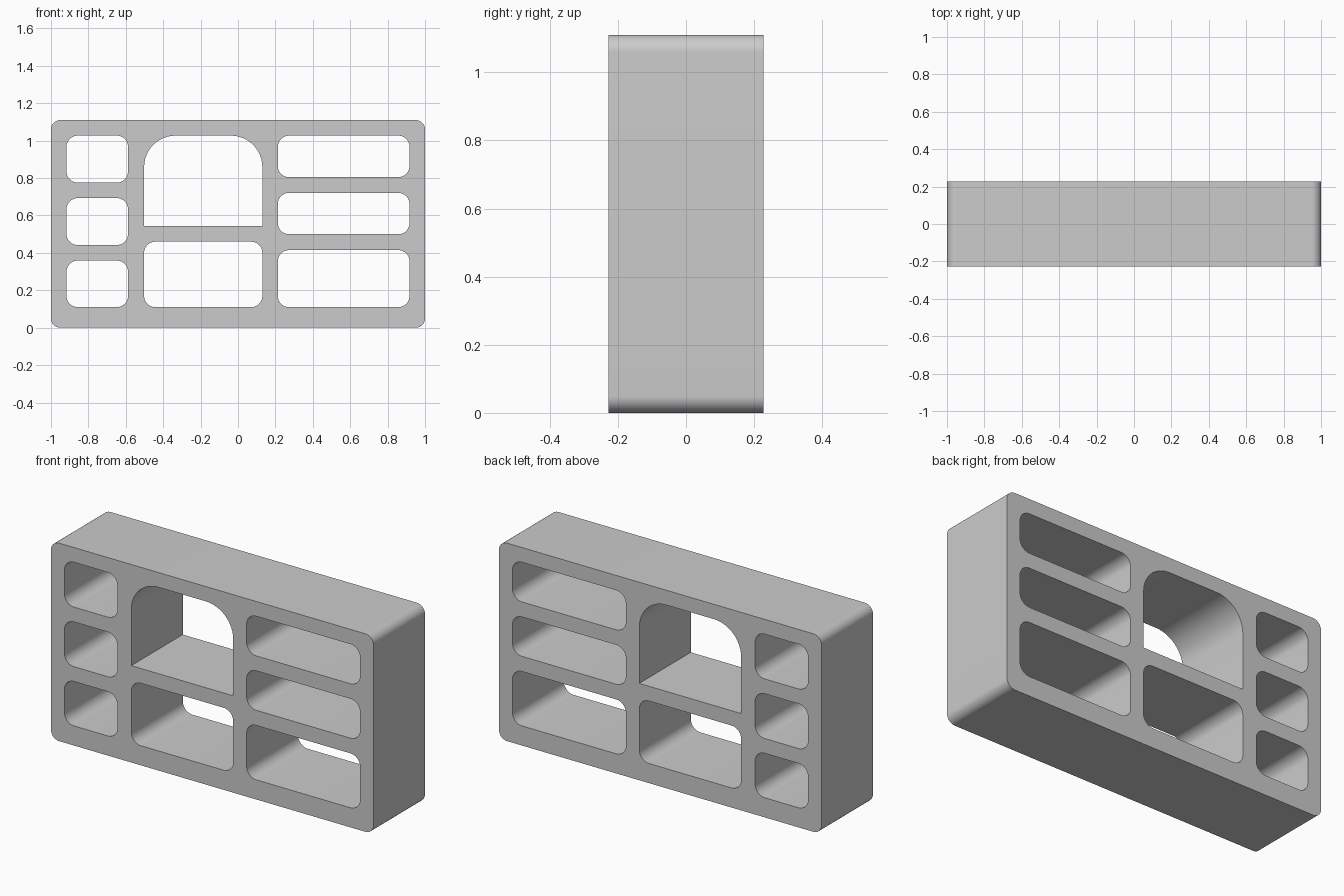
import bpy, bmesh, math

if "Cube" in bpy.data.objects:
    bpy.data.objects.remove(bpy.data.objects["Cube"])

DEPTH = 0.456
TOP = 1.11


def rounded_rect(x0, x1, z0, z1, r_top, r_bottom, steps=12):
    """Counter-clockwise outline; a zero radius gives a sharp corner."""
    pts = []
    for sx, sz, start in ((1, 1, 0), (-1, 1, 90), (-1, -1, 180), (1, -1, 270)):
        r = r_top if sz > 0 else r_bottom
        cx = x1 - r if sx > 0 else x0 + r
        cz = z1 - r if sz > 0 else z0 + r
        for i in range(steps + 1 if r else 1):
            a = math.radians(start + 90 * i / steps)
            pts.append((cx + r * math.cos(a), cz + r * math.sin(a)))
    return pts


# Outer outline of the shelf block
outlines = [rounded_rect(-1, 1, 0, TOP, 0.05, 0.05)]

# Left column: three small compartments
for z0, z1 in ((0.11, 0.359), (0.442, 0.693), (0.776, 1.027)):
    outlines.append(rounded_rect(-0.917, -0.588, z0, z1, 0.06, 0.06))

# Middle column: arched niche above a wide compartment
outlines.append(rounded_rect(-0.502, 0.13, 0.543, 1.027, 0.168, 0))
outlines.append(rounded_rect(-0.502, 0.13, 0.11, 0.46, 0.06, 0.06))

# Right column: three long compartments
for z0, z1 in ((0.11, 0.415), (0.5, 0.721), (0.805, 1.027)):
    outlines.append(rounded_rect(0.213, 0.917, z0, z1, 0.06, 0.06))

# Filled profile with holes, extruded through the depth
curve = bpy.data.curves.new("shelf_profile", 'CURVE')
curve.dimensions = '2D'
curve.fill_mode = 'BOTH'
curve.extrude = DEPTH / 2
for pts in outlines:
    spline = curve.splines.new('POLY')
    spline.points.add(len(pts) - 1)
    for p, (x, z) in zip(spline.points, pts):
        p.co = (x, z, 0, 1)
    spline.use_cyclic_u = True

shelf = bpy.data.objects.new("cubby_shelf", curve)
bpy.context.collection.objects.link(shelf)
shelf.rotation_euler.x = math.pi / 2
bpy.context.view_layer.objects.active = shelf
shelf.select_set(True)
bpy.ops.object.convert(target='MESH')
shelf = bpy.context.object
bpy.ops.object.transform_apply(location=False, rotation=True, scale=False)

# Weld the caps to the walls and shade the rounded corners smooth
bm = bmesh.new()
bm.from_mesh(shelf.data)
bmesh.ops.remove_doubles(bm, verts=bm.verts, dist=0.0005)
bmesh.ops.recalc_face_normals(bm, faces=bm.faces)
bm.to_mesh(shelf.data)
bm.free()
bpy.ops.object.shade_smooth_by_angle(angle=math.radians(30))
